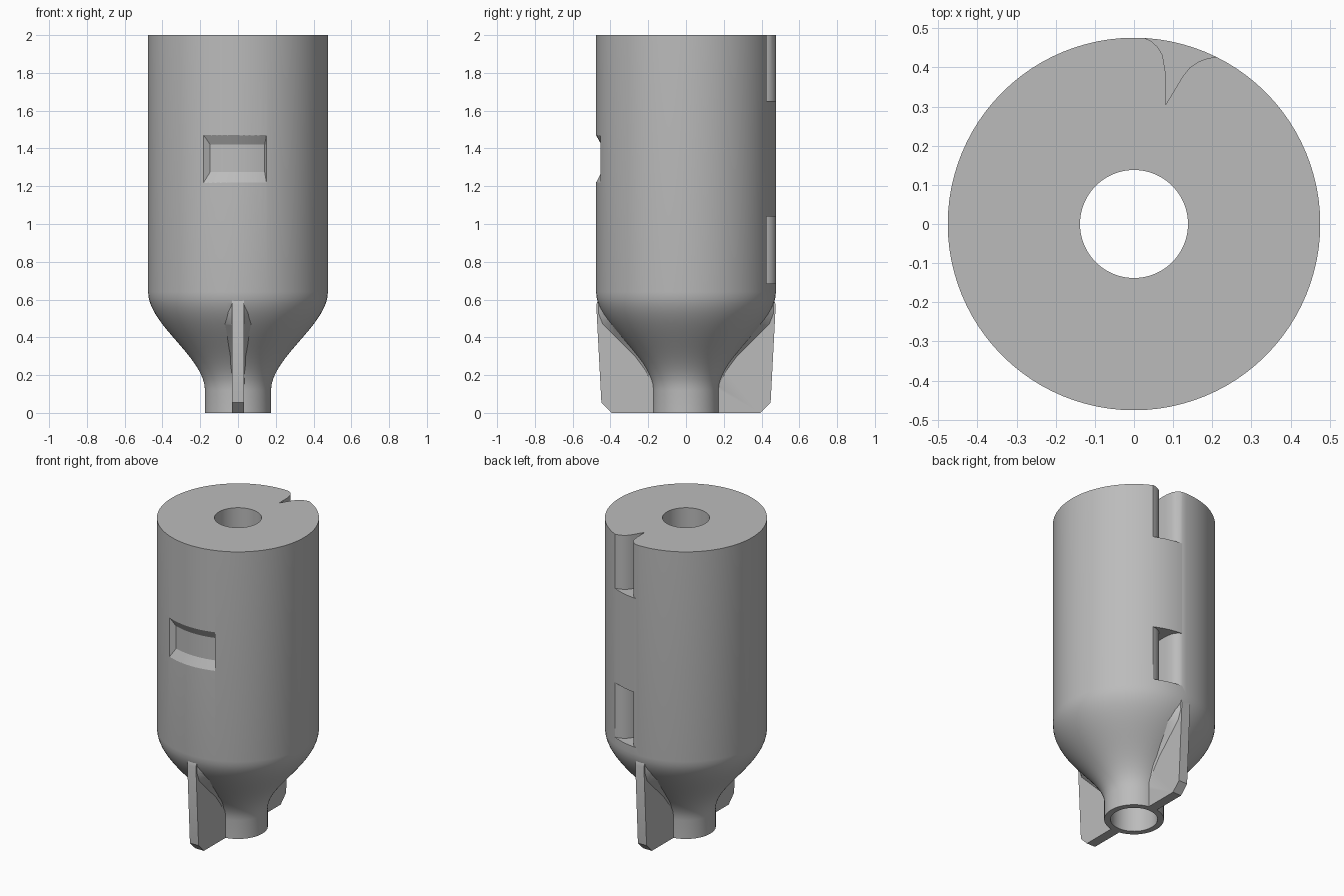
import bpy
import bmesh
from math import sin, cos, pi, radians

cube = bpy.data.objects.get("Cube")
if cube:
    bpy.data.objects.remove(cube, do_unlink=True)

grey = bpy.data.materials.new("plain grey")
grey.use_nodes = True
colour = (0.5, 0.5, 0.5, 1)
grey.diffuse_color = colour
grey.node_tree.nodes["Principled BSDF"].inputs["Base Color"].default_value = colour

R, NECK, BORE, HEIGHT = 0.476, 0.175, 0.138, 2.0
FLARE_LOW, FLARE_HIGH = 0.12, 0.64


def radius(z):
    """Outer radius of the body at a height."""
    t = min(max((z - FLARE_LOW) / (FLARE_HIGH - FLARE_LOW), 0), 1)
    return NECK + (R - NECK) * t * t * (3 - 2 * t)


def loft(name, rings, closed=False):
    """Skin a row of equal-length point rings, capped or joined end to end."""
    bm = bmesh.new()
    rows = [[bm.verts.new(p) for p in ring] for ring in rings]
    pairs = list(zip(rows, rows[1:]))
    if closed:
        pairs.append((rows[-1], rows[0]))
    else:
        bm.faces.new(rows[0])
        bm.faces.new(rows[-1])
    for a, b in pairs:
        for i in range(len(a)):
            j = (i + 1) % len(a)
            bm.faces.new((a[i], a[j], b[j], b[i]))
    bmesh.ops.recalc_face_normals(bm, faces=bm.faces)
    mesh = bpy.data.meshes.new(name)
    bm.to_mesh(mesh)
    bm.free()
    mesh.materials.append(grey)
    obj = bpy.data.objects.new(name, mesh)
    bpy.context.collection.objects.link(obj)
    return obj


def combine(target, tool, operation):
    """Apply a boolean and discard the tool object."""
    mod = target.modifiers.new(operation.lower(), "BOOLEAN")
    mod.operation, mod.solver, mod.object = operation, "EXACT", tool
    bpy.context.view_layer.objects.active = target
    bpy.ops.object.modifier_apply(modifier=mod.name)
    bpy.data.objects.remove(tool, do_unlink=True)


# Hollow turned body with a flared neck
steps = 18
flare = [FLARE_LOW + (FLARE_HIGH - FLARE_LOW) * i / steps for i in range(steps + 1)]
profile = [(BORE, 0)] + [(radius(z), z) for z in [0] + flare + [HEIGHT]]
profile.append((BORE, HEIGHT))
turns = [2 * pi * i / 96 for i in range(96)]
body = loft("body", [[(r * cos(a), r * sin(a), z) for r, z in profile]
                     for a in turns], closed=True)

# Fins front and back, with fillets that widen up the flare
fin_outline = [(0.155, 0), (0.393, 0), (0.448, 0.055), (0.475, 0.57),
               (0.46, 0.62), (0.4, 0.62), (0.155, 0.1)]
fillet_widths = [(0.1, 0.031), (0.2, 0.036), (0.3, 0.046), (0.4, 0.062),
                 (0.47, 0.074), (0.53, 0.06), (0.59, 0.035)]
for side in (-1, 1):
    fin = loft("fin", [[(x, side * y, z) for y, z in fin_outline]
                       for x in (-0.031, 0.031)])
    combine(body, fin, "UNION")
    rings = []
    for z, w in fillet_widths:
        low = radius(z) - 0.012
        high = min(radius(z) + w - 0.03, 0.468)
        rings.append([(-w, side * low, z), (-0.028, side * high, z),
                      (0.028, side * high, z), (w, side * low, z)])
    combine(body, loft("fin_fillet", rings), "UNION")

# Front pocket with sloping top, bottom and one sloping end
rings = []
for i in range(13):
    ring = []
    for r, start, end, low, high in ((0.448, -19.2, 18.4, 1.275, 1.42),
                                     (0.504, -25.4, 18.4, 1.165, 1.52)):
        a = radians(start + (end - start) * i / 12)
        pair = [(r * sin(a), -r * cos(a), z) for z in (low, high)]
        ring += pair if not ring else pair[::-1]
    rings.append(ring)
combine(body, loft("pocket_cutter", rings), "DIFFERENCE")

# Hooked slots in the back, one open at the top
slot = [(0.02, 0.478), (0.042, 0.469), (0.06, 0.453), (0.073, 0.432),
        (0.08, 0.39), (0.081, 0.305), (0.125, 0.378), (0.143, 0.4),
        (0.165, 0.415), (0.19, 0.424), (0.215, 0.427), (0.25, 0.55), (0, 0.55)]
for low, high in ((1.65, 2.1), (0.685, 1.04)):
    cutter = loft("slot_cutter", [[(x, y, z) for x, y in slot] for z in (low, high)])
    combine(body, cutter, "DIFFERENCE")

bpy.ops.object.select_all(action="DESELECT")
body.select_set(True)
bpy.context.view_layer.objects.active = body
bpy.ops.object.shade_smooth_by_angle(angle=radians(25))
